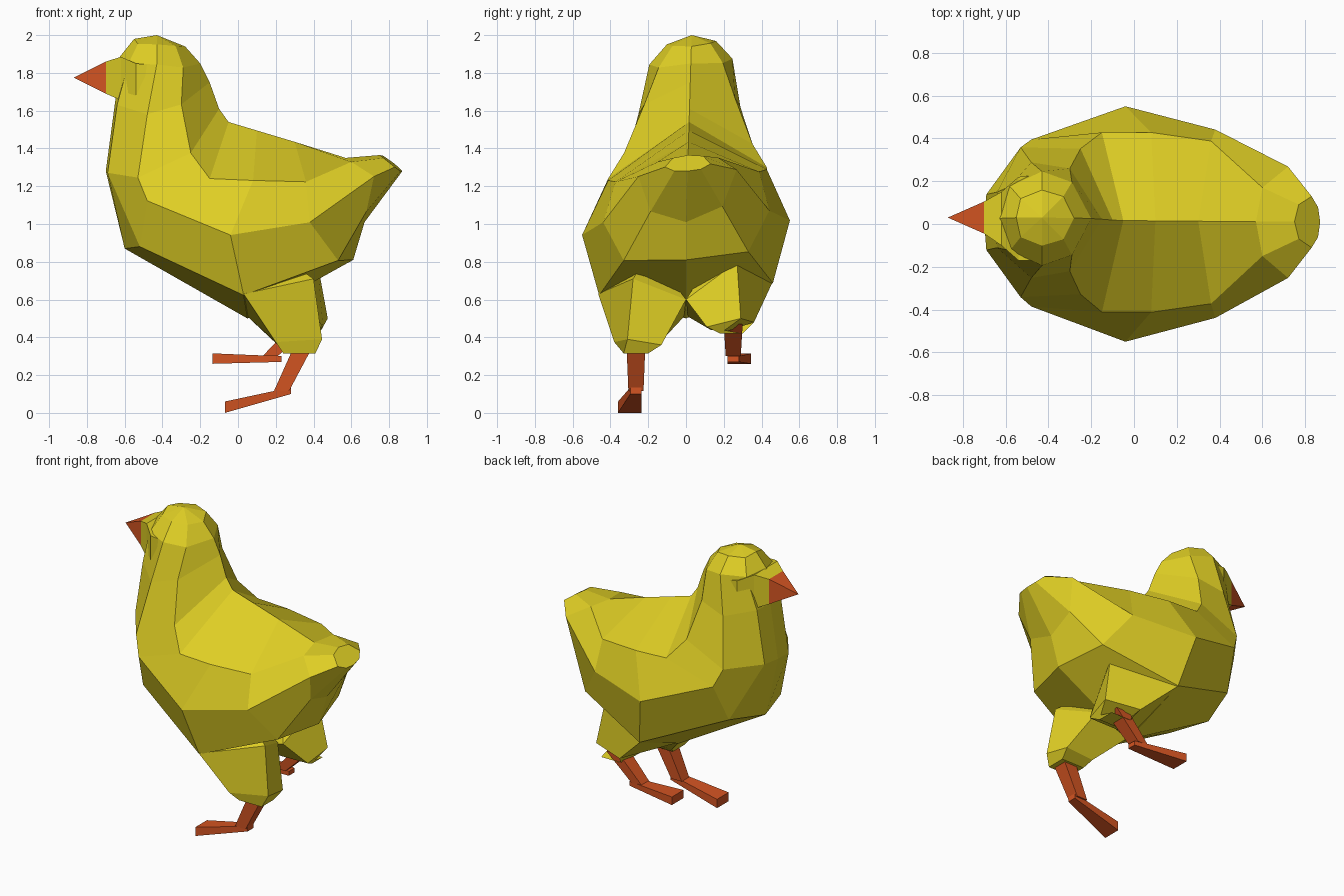
import bpy, bmesh
from mathutils import Vector


def material(name, rgb):
    m = bpy.data.materials.new(name)
    m.diffuse_color = (*rgb, 1)
    return m


yellow = material("yellow_down", (0.74, 0.62, 0.018))
orange = material("orange_horn", (0.66, 0.09, 0.016))


def loft(name, rings, mat):
    """Skin a list of equal-length rings; repeated points merge into a tip."""
    bm = bmesh.new()
    vr = [[bm.verts.new(p) for p in ring] for ring in rings]
    n = len(vr[0])
    for a, b in zip(vr, vr[1:]):
        for i in range(n):
            j = (i + 1) % n
            bm.faces.new((a[i], a[j], b[j], b[i]))
    bm.faces.new(vr[0])
    bm.faces.new(vr[-1])
    bmesh.ops.remove_doubles(bm, verts=bm.verts, dist=0.0005)
    bmesh.ops.recalc_face_normals(bm, faces=bm.faces)
    me = bpy.data.meshes.new(name)
    bm.to_mesh(me)
    bm.free()
    me.materials.append(mat)
    ob = bpy.data.objects.new(name, me)
    bpy.context.collection.objects.link(ob)
    return ob


def rect_z(x0, x1, y0, y1, z):
    return [(x0, y0, z), (x1, y0, z), (x1, y1, z), (x0, y1, z)]


def rect_x(x, y0, y1, z0, z1):
    return [(x, y0, z0), (x, y1, z0), (x, y1, z1), (x, y0, z1)]


# Body, neck and head, tail to crown. Each half ring:
# back (x, z), shoulder (x, z, y), side (x, z, y), flank (x, z, y), belly (x, z)
SECTIONS = [
    ((0.75, 1.365), (0.77, 1.355, 0.08), (0.83, 1.31, 0.12), (0.86, 1.285, 0.07), (0.87, 1.28)),
    ((0.57, 1.35), (0.60, 1.34, 0.16), (0.72, 1.27, 0.26), (0.68, 1.08, 0.19), (0.67, 1.01)),
    ((0.30, 1.435), (0.36, 1.25, 0.38), (0.38, 1.04, 0.44), (0.53, 0.83, 0.33), (0.61, 0.81)),
    ((0.10, 1.495), (0.08, 1.26, 0.42), (-0.04, 0.98, 0.55), (0.03, 0.655, 0.46), (0.05, 0.50)),
    ((-0.05, 1.54), (-0.15, 1.27, 0.42), (-0.48, 1.15, 0.39), (-0.52, 0.90, 0.28), (-0.60, 0.87)),
    ((-0.10, 1.61), (-0.25, 1.40, 0.34), (-0.53, 1.27, 0.35), (-0.69, 1.28, 0.13), (-0.70, 1.28)),
    ((-0.15, 1.75), (-0.30, 1.65, 0.24), (-0.48, 1.60, 0.27), (-0.64, 1.64, 0.13), (-0.65, 1.65)),
    ((-0.20, 1.85), (-0.29, 1.84, 0.17), (-0.43, 1.86, 0.22), (-0.58, 1.86, 0.15), (-0.63, 1.88)),
    ((-0.28, 1.94), (-0.33, 1.95, 0.10), (-0.43, 1.96, 0.13), (-0.53, 1.96, 0.09), (-0.55, 1.98)),
]


def body_ring(back, shoulder, side, flank, belly):
    half = [shoulder, side, flank]
    pts = [(*back, 0)] + half + [(*belly, 0)] + [(x, z, -y) for x, z, y in reversed(half)]
    # slight roll and lean, as the chick is in mid-step
    return [(x, y + 0.03 * max(0, z - 1), z + 0.07 * y) for x, z, y in pts]


loft("body", [body_ring(*s) for s in SECTIONS] + [[(-0.43, 0.03, 2.0)] * 8], yellow)

# Face and beak
loft("face", [rect_x(-0.44, -0.17, 0.23, 1.60, 1.84),
              rect_x(-0.54, -0.17, 0.22, 1.62, 1.85),
              rect_x(-0.62, -0.10, 0.15, 1.655, 1.885),
              rect_x(-0.70, -0.045, 0.105, 1.69, 1.86)], yellow)
loft("beak", [rect_x(-0.70, -0.045, 0.105, 1.69, 1.86),
              [(-0.87, 0.03, 1.775)] * 4], orange)


def thigh(name, hip, knee, hem):
    """Four-sided thigh growing from the flank; its root is hidden in the body."""
    mid = sum((Vector(p) for p in hip), Vector()) / 4
    root = [Vector(p).lerp(mid, 0.5) + Vector((0, 0, 0.12)) for p in hip]
    loft(name, [root, hip, knee, hem], yellow)


# Thighs: near one planted, far one lifted (corners: outer front, outer back, inner back, inner front)
thigh("near_thigh",
      [(0.03, -0.465, 0.63), (0.40, -0.28, 0.71), (0.30, 0.0, 0.60), (0.05, -0.01, 0.51)],
      [(0.20, -0.38, 0.375), (0.445, -0.31, 0.39), (0.43, -0.13, 0.36), (0.21, -0.15, 0.36)],
      rect_z(0.24, 0.41, -0.33, -0.20, 0.315))
thigh("far_thigh",
      [(0.03, 0.455, 0.685), (0.42, 0.27, 0.80), (0.34, 0.0, 0.60), (0.05, 0.01, 0.51)],
      [(0.25, 0.36, 0.48), (0.475, 0.29, 0.50), (0.45, 0.11, 0.455), (0.24, 0.13, 0.44)],
      rect_z(0.28, 0.43, 0.18, 0.30, 0.42))


def shank(name, top, bottom, y):
    (x0, z0), (x1, z1) = top, bottom
    loft(name, [rect_z(x0 - 0.05, x0 + 0.05, y - 0.05, y + 0.05, z0),
                rect_z(x1 - 0.04, x1 + 0.04, y - 0.04, y + 0.04, z1)], orange)


def foot(name, heel_x, heel_z, toe_x, toe_z, y, side):
    """Flat foot that widens outward to the toe."""
    def ring(x, inner, outer, z):
        a, b = sorted((y + side * inner, y + side * outer))
        return rect_x(x, a, b, *z)
    loft(name, [ring(heel_x, -0.03, 0.03, heel_z),
                ring(toe_x, -0.03, 0.095, toe_z)], orange)


shank("near_shank", (0.35, 0.36), (0.23, 0.115), -0.265)
foot("near_foot", 0.28, (0.10, 0.135), -0.07, (0.0, 0.06), -0.265, -1)
shank("far_shank", (0.34, 0.47), (0.17, 0.30), 0.25)
foot("far_foot", 0.23, (0.27, 0.30), -0.135, (0.26, 0.315), 0.25, 1)
